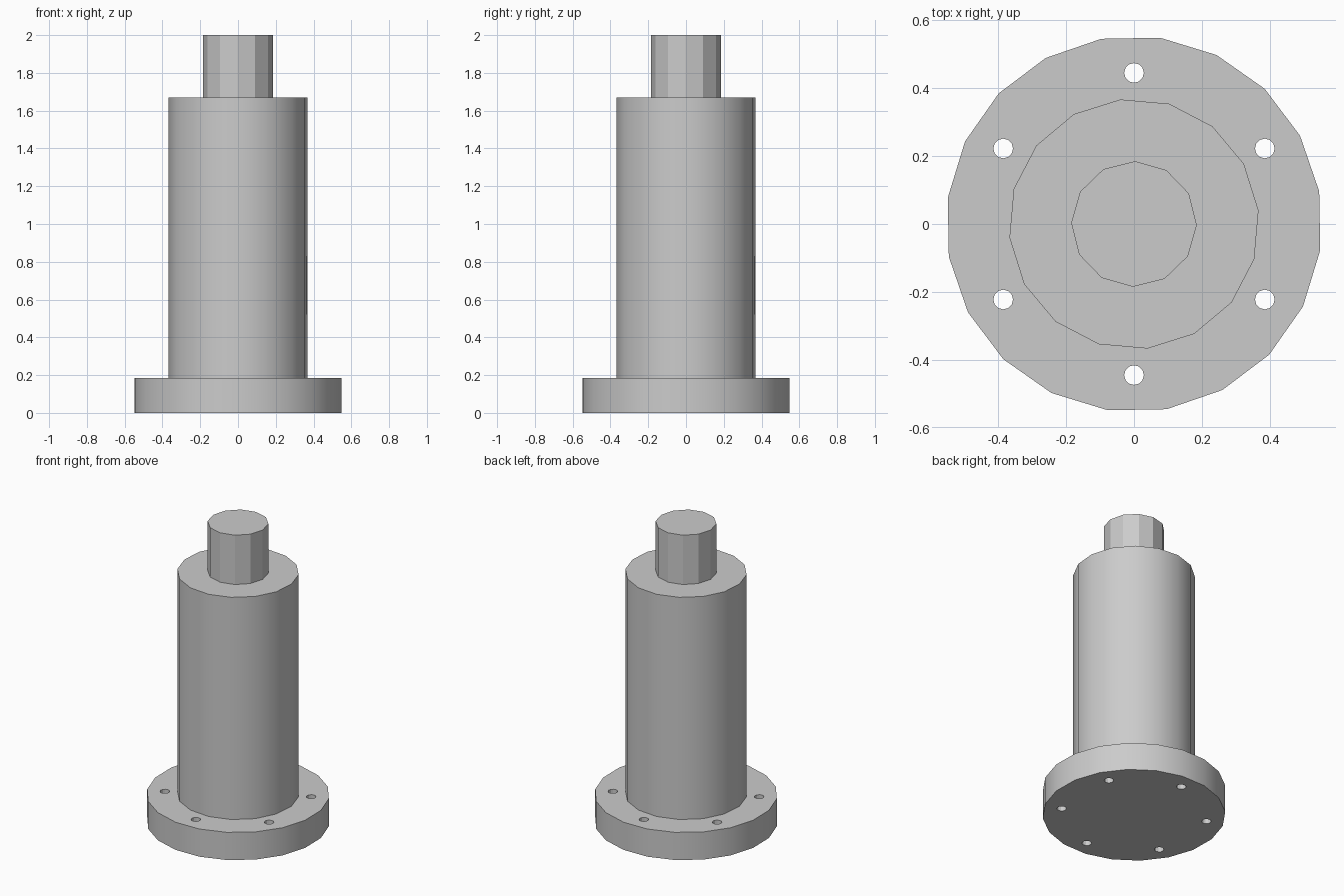
import bpy
from math import cos, sin, radians

cube = bpy.data.objects.get("Cube")
if cube:
    bpy.data.objects.remove(cube, do_unlink=True)

# One plain metal colour
metal = bpy.data.materials.new("grey_metal")
metal.use_nodes = True
colour = (0.6, 0.6, 0.6, 1)
metal.diffuse_color = colour
metal.node_tree.nodes["Principled BSDF"].inputs["Base Color"].default_value = colour


def cylinder(name, sides, radius, bottom, top, phase=0, x=0, y=0):
    """Upright cylinder whose first corner lies at `phase` degrees from +x."""
    bpy.ops.mesh.primitive_cylinder_add(
        vertices=sides, radius=radius, depth=top - bottom,
        location=(x, y, (bottom + top) / 2), rotation=(0, 0, radians(phase - 90)))
    obj = bpy.context.object
    obj.name = name
    obj.data.materials.append(metal)
    bpy.ops.object.transform_apply(location=True, rotation=True, scale=True)
    return obj


def activate(obj):
    bpy.ops.object.select_all(action="DESELECT")
    obj.select_set(True)
    bpy.context.view_layer.objects.active = obj


flange_top, body_top = 0.185, 1.67

# Stacked round parts
flange = cylinder("base_flange", 20, 0.554, 0, flange_top, phase=10)
body = cylinder("main_body", 16, 0.369, flange_top, body_top, phase=6.2)
shaft = cylinder("top_shaft", 12, 0.185, body_top, 2, phase=-1)

# Six bolt holes through the flange
for i in range(6):
    a = radians(90 + 60 * i)
    cutter = cylinder("bolt_hole_cutter", 12, 0.029, -0.1, 0.3, 0,
                      0.445 * cos(a), 0.445 * sin(a))
    cutter.hide_render = True
    activate(flange)
    cut = flange.modifiers.new("bolt_hole", "BOOLEAN")
    cut.operation = "DIFFERENCE"
    cut.solver = "EXACT"
    cut.object = cutter
    bpy.ops.object.modifier_apply(modifier=cut.name)
    bpy.data.objects.remove(cutter, do_unlink=True)

# Smooth walls with crisp rims; the shaft keeps its flat facets
for obj in (flange, body):
    activate(obj)
    bpy.ops.object.shade_smooth_by_angle(angle=radians(29))
